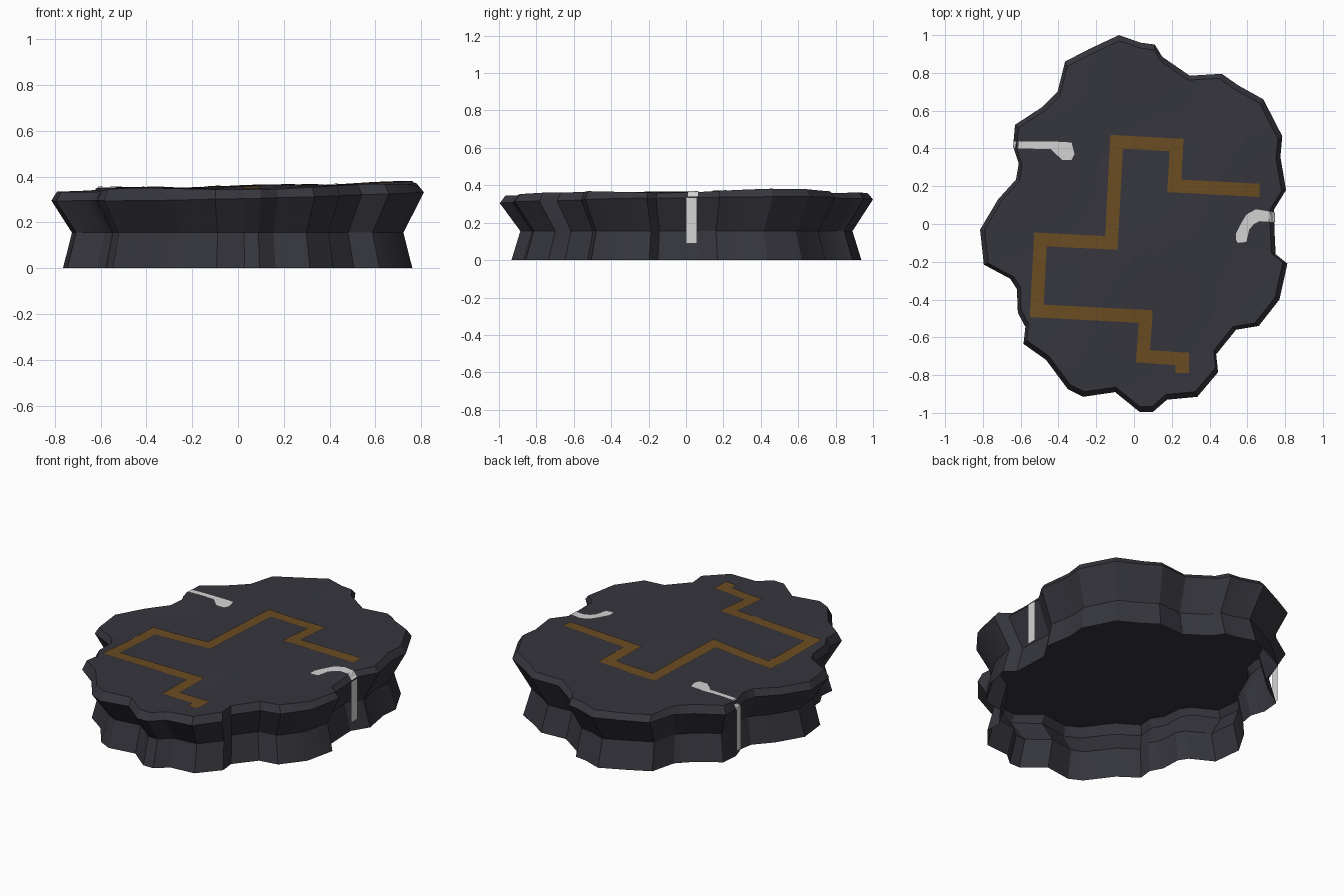
import bpy, bmesh, math
from mathutils import Vector
from mathutils.bvhtree import BVHTree

if "Cube" in bpy.data.objects:
    bpy.data.objects.remove(bpy.data.objects["Cube"])


def material(name, rgb):
    m = bpy.data.materials.new(name)
    m.diffuse_color = (*rgb, 1)
    m.use_nodes = True
    m.node_tree.nodes["Principled BSDF"].inputs["Base Color"].default_value = m.diffuse_color
    return m


ROCK = material("dark slate rock", (0.036, 0.036, 0.047))
TRAIL = material("brown trail", (0.145, 0.072, 0.016))
WATER = material("pale water", (0.66, 0.66, 0.66))


def add_object(name, verts, faces, mat):
    me = bpy.data.meshes.new(name)
    me.from_pydata(verts, [], faces)
    me.materials.append(mat)
    ob = bpy.data.objects.new(name, me)
    bpy.context.collection.objects.link(ob)
    return ob


# Island rim seen from above, clockwise from the back
rim = [(-.08, 1), (.035, .96), (.11, .95), (.15, .885), (.295, .785), (.465, .795), (.55, .735),
       (.685, .66), (.785, .465), (.775, .355), (.805, .18), (.74, .075), (.745, -.06), (.75, -.16),
       (.812, -.21), (.77, -.4), (.66, -.54), (.54, -.56), (.435, -.69), (.445, -.785),
       (.335, -.915), (.175, -.93), (.1, -.995), (.03, -.995), (-.1, -.89), (-.27, -.915),
       (-.35, -.875), (-.465, -.72), (-.585, -.635), (-.575, -.545), (-.615, -.47),
       (-.62, -.345), (-.655, -.29), (-.795, -.215), (-.815, -.03), (-.72, .13), (-.625, .235),
       (-.61, .32), (-.64, .41), (-.63, .525), (-.485, .62), (-.405, .7), (-.365, .86), (-.24, .925)]
rim.reverse()
N = len(rim)


def rim_z(x, y):
    return 0.315 + 0.024 * x + 0.012 * y


def top_z(x, y):
    bump = 0.010 * math.sin(5 * x + 1.0) * math.cos(4.7 * y + 0.6)
    return 0.354 + 0.022 * x + 0.004 * y + bump


# Open-bottomed shell: flared foot, waist, overhanging rim, gently uneven top
rings = [(0.938, lambda x, y: 0.0), (0.89, lambda x, y: 0.155), (1.0, rim_z), (0.97, top_z),
         (0.85, top_z), (0.68, top_z), (0.5, top_z), (0.3, top_z), (0.12, top_z)]
verts, faces = [], []
for s, zf in rings:
    verts += [(x * s, y * s, zf(x * s, y * s)) for x, y in rim]
for r in range(len(rings) - 1):
    for i in range(N):
        j = (i + 1) % N
        faces.append((r * N + i, r * N + j, (r + 1) * N + j, (r + 1) * N + i))
verts.append((0, 0, top_z(0, 0)))
last = (len(rings) - 1) * N
faces += [(last + i, last + (i + 1) % N, len(verts) - 1) for i in range(N)]
island = add_object("rock_island", verts, faces, ROCK)
bpy.context.view_layer.objects.active = island
island.select_set(True)
bpy.ops.object.shade_smooth_by_angle(angle=math.radians(28))
tree = BVHTree.FromPolygons([Vector(v) for v in verts], faces)


def ground(x, y, lift):
    hit = tree.ray_cast(Vector((x, y, 2)), Vector((0, 0, -1)))[0]
    return (hit.z if hit else rim_z(x, y)) + lift


def drape(verts, faces, pairs, lift, along=8, across=3):
    """Lay a ribbon, given as left/right point pairs, over the ground."""
    rows = []
    for (a, b), (c, d) in zip(pairs, pairs[1:]):
        for k in range(along + (pairs[-1] == (c, d))):
            t = k / along
            p, q = Vector(a).lerp(Vector(c), t), Vector(b).lerp(Vector(d), t)
            row = []
            for m in range(across + 1):
                w = p.lerp(q, m / across)
                row.append(len(verts))
                verts.append((w.x, w.y, ground(w.x, w.y, lift)))
            rows.append(row)
    for r0, r1 in zip(rows, rows[1:]):
        for m in range(across):
            f = (r0[m], r0[m + 1], r1[m + 1], r1[m])
            a, b, c = (Vector(verts[f[n]]) for n in (0, 1, 2))
            faces.append(f if (b - a).cross(c - a).z >= 0 else f[::-1])


# Winding trail: one draped ribbon per leg, squared off at the corners
trail = [(.63, .18), (.213, .202), (.226, .418), (-.092, .435), (-.12, -.1), (-.495, -.082),
         (-.515, -.46), (.062, -.49), (.048, -.7), (.255, -.715), (.255, -.755)]
H = 0.035
tv, tf = [], []
for a, b in zip(trail, trail[1:]):
    a, b = Vector(a), Vector(b)
    d = (b - a).normalized() * H
    n = Vector((-d.y, d.x))
    a, b = a - d, b + d
    drape(tv, tf, [(tuple(a + n), tuple(a - n)), (tuple(b + n), tuple(b - n))], 0.004, 16)
add_object("trail", tv, tf, TRAIL)

# Streams running from a small pool to the rim
streams = {
    "right_stream": [((.54, -.085), (.55, -.1)), ((.54, -.05), (.595, -.095)), ((.565, 0), (.61, -.03)),
                     ((.595, .05), (.635, 0)), ((.645, .078), (.665, .015)), ((.745, .062), (.748, .01))],
    "left_stream": [((-.315, .37), (-.33, .34)), ((-.33, .43), (-.38, .34)), ((-.37, .435), (-.425, .38)),
                    ((-.43, .436), (-.44, .397)), ((-.638, .438), (-.638, .4))],
}
for name, pairs in streams.items():
    v, f = [], []
    drape(v, f, pairs, 0.006)
    add_object(name, v, f, WATER)

# Waterfalls hanging straight down from the rim
for name, x, y0, y1, top, low in (("right_waterfall", .748, .0, .06, .335, .09),
                                  ("left_waterfall", -.643, .398, .44, .32, .06)):
    quad = [(x, y0, low), (x, y1, low), (x, y1, top), (x, y0, top)]
    add_object(name, quad, [(0, 1, 2, 3) if x > 0 else (3, 2, 1, 0)], WATER)
